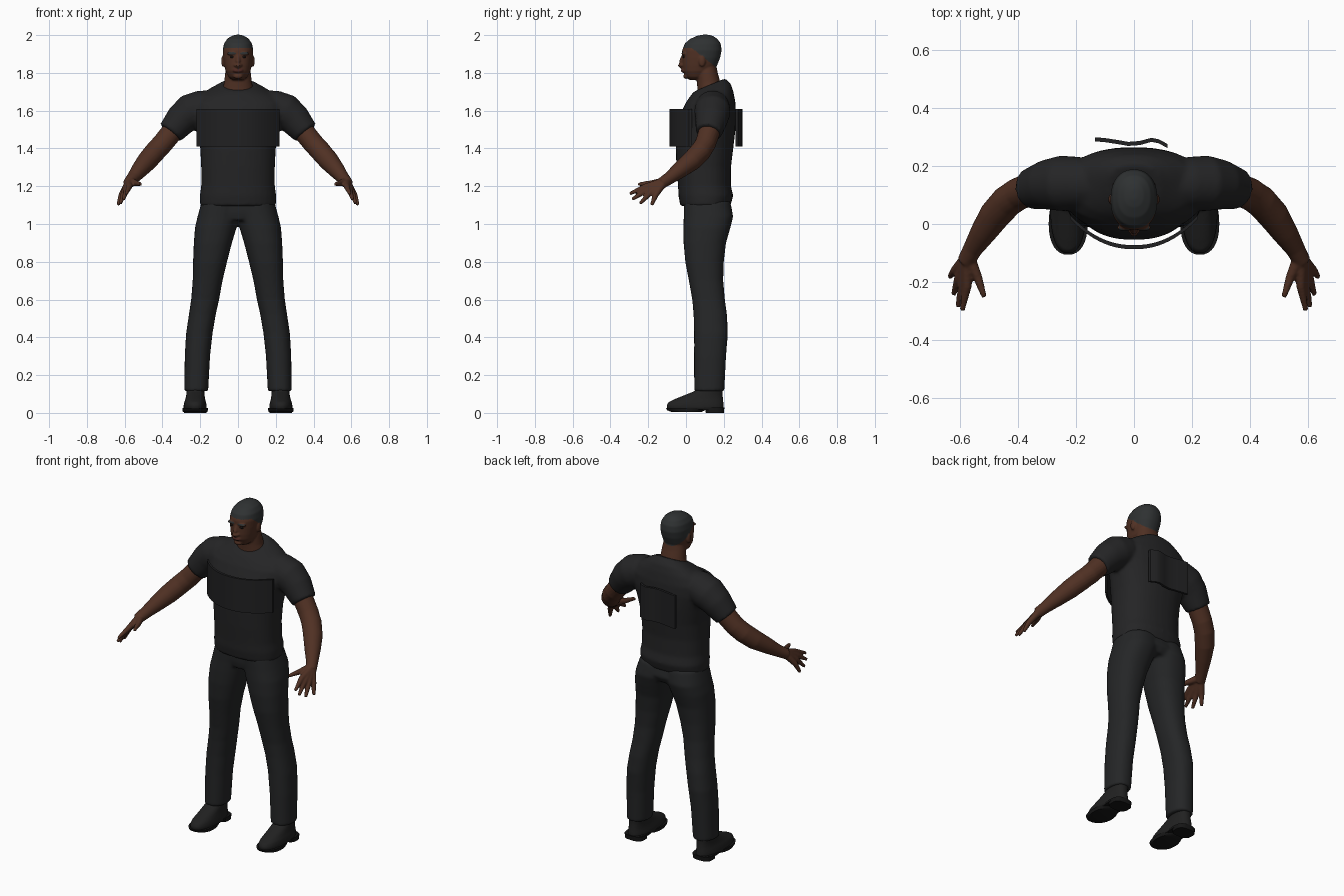
import bpy, bmesh, math
from mathutils import Vector


def material(name, rgb):
    m = bpy.data.materials.new(name)
    m.diffuse_color = (*rgb, 1)
    return m


SKIN = material("skin", (0.080, 0.030, 0.017))
HAIR = material("hair", (0.028, 0.031, 0.032))
SHIRT = material("shirt_cloth", (0.018, 0.018, 0.019))
PANTS = material("trouser_cloth", (0.018, 0.019, 0.020))
PLATE = material("plate_cloth", (0.015, 0.015, 0.016))
SHOE = material("shoe_leather", (0.015, 0.015, 0.015))
SOLE = material("sole_rubber", (0.008, 0.008, 0.008))
LIPS = material("lips", (0.075, 0.022, 0.016))
DARK = material("eye_dark", (0.012, 0.008, 0.007))


def skin_rings(bm, rings):
    """Bridge rings of points into a closed solid."""
    loops = [[bm.verts.new(p) for p in ring] for ring in rings]
    faces = [bm.faces.new(loops[0]), bm.faces.new(loops[-1])]
    for a, b in zip(loops, loops[1:]):
        for i in range(len(a)):
            j = (i + 1) % len(a)
            faces.append(bm.faces.new((a[i], a[j], b[j], b[i])))
    bmesh.ops.recalc_face_normals(bm, faces=faces)


def loft(bm, rows, p=2.3, n=32, sx=1):
    """Stack level ovals; a row is z, x0, x1, y0, y1 and an optional tilt."""
    rings = []
    for z, x0, x1, y0, y1, *tilt in rows:
        t = tilt[0] if tilt else 0
        ring = []
        for i in range(n):
            a = math.tau * i / n
            c, s = math.cos(a), math.sin(a)
            dx = math.copysign(abs(c) ** (2 / p), c) * (x1 - x0) / 2
            dy = math.copysign(abs(s) ** (2 / p), s) * (y1 - y0) / 2
            ring.append((sx * ((x0 + x1) / 2 + dx), (y0 + y1) / 2 + dy, z + t * dy))
        rings.append(ring)
    skin_rings(bm, rings)


def tube(bm, pts, n=16, sx=1):
    """Round limb through (x, y, z, radius) points."""
    P = [Vector((sx * q[0], q[1], q[2])) for q in pts]
    rings = []
    for i, c in enumerate(P):
        d = (P[min(i + 1, len(P) - 1)] - P[max(i - 1, 0)]).normalized()
        u = d.cross(Vector((0.1, 0.3, 1))).normalized()
        v = d.cross(u)
        rings.append([c + (u * math.cos(math.tau * k / n) + v * math.sin(math.tau * k / n)) * pts[i][3]
                      for k in range(n)])
    skin_rings(bm, rings)


def ball(bm, c, r):
    new = bmesh.ops.create_uvsphere(bm, u_segments=16, v_segments=10, radius=1)["verts"]
    for v in new:
        v.co = Vector([v.co[k] * r[k] + c[k] for k in range(3)])


def finish(name, bm, mats, voxel=None, smooth=3):
    """Make the object; with a voxel size, melt its parts into one surface."""
    me = bpy.data.meshes.new(name)
    bm.to_mesh(me)
    bm.free()
    for m in mats:
        me.materials.append(m)
    ob = bpy.data.objects.new(name, me)
    bpy.context.collection.objects.link(ob)
    if voxel:
        r = ob.modifiers.new("melt", 'REMESH')
        r.mode, r.voxel_size = 'VOXEL', voxel
        s = ob.modifiers.new("relax", 'SMOOTH')
        s.factor, s.iterations = 0.5, smooth
        dg = bpy.context.evaluated_depsgraph_get()
        ob.data = bpy.data.meshes.new_from_object(ob.evaluated_get(dg))
        ob.modifiers.clear()
        ob.data.materials.clear()
        for m in mats:
            ob.data.materials.append(m)
        ob.data.shade_smooth()
    else:
        bpy.ops.object.select_all(action='DESELECT')
        bpy.context.view_layer.objects.active = ob
        ob.select_set(True)
        bpy.ops.object.shade_smooth_by_angle(angle=math.radians(45))
    return ob


# Shirt: torso and both sleeves
bm = bmesh.new()
torso = [(1.095, .200, -.03, .235), (1.15, .202, -.04, .25), (1.20, .195, -.042, .238),
         (1.30, .195, -.05, .238), (1.40, .200, -.055, .25), (1.50, .220, -.045, .262),
         (1.58, .245, -.03, .265), (1.64, .245, -.003, .262), (1.685, .20, .02, .252, .1),
         (1.715, .145, .032, .238, .25), (1.737, .092, .045, .208, .42)]
loft(bm, [(z, -w, w, *rest) for z, w, *rest in torso])
for s in (1, -1):
    tube(bm, [(.13, .14, 1.63, .08), (.19, .14, 1.617, .092), (.25, .14, 1.595, .096),
              (.30, .135, 1.553, .086), (.358, .12, 1.483, .070)], 24, s)
finish("shirt", bm, [SHIRT], .010, 4)

# Trousers: two legs and the seat
bm = bmesh.new()
legs = [(.115, .158, .284, .043, .203), (.30, .148, .282, .043, .212), (.42, .135, .275, .043, .222),
        (.52, .118, .260, .040, .217), (.60, .100, .248, .033, .206), (.70, .082, .240, .015, .197),
        (.80, .058, .238, -.004, .200), (.90, .032, .234, -.013, .212), (.98, .008, .228, -.014, .235),
        (1.04, -.01, .214, -.012, .25), (1.12, -.03, .192, -.012, .235)]
for s in (1, -1):
    loft(bm, legs, sx=s)
loft(bm, [(1.02, -.12, .12, .0, .225), (1.06, -.18, .18, -.008, .245), (1.12, -.185, .185, -.01, .23)])
finish("trousers", bm, [PANTS], .010, 3)

# Arms with hands
for s, side in ((1, "left"), (-1, "right")):
    bm = bmesh.new()
    tube(bm, [(.29, .135, 1.555, .056), (.35, .123, 1.487, .057), (.40, .103, 1.425, .056),
              (.437, .078, 1.385, .056), (.48, .03, 1.335, .054), (.52, -.03, 1.288, .045),
              (.555, -.085, 1.245, .034), (.58, -.13, 1.215, .030)], 20, s)
    for knuckle, tip in (((.575, -.215, 1.198), (.592, -.298, 1.160)),
                         ((.590, -.207, 1.180), (.607, -.285, 1.130)),
                         ((.605, -.190, 1.165), (.622, -.243, 1.108)),
                         ((.617, -.160, 1.155), (.635, -.182, 1.100))):
        mid = [(a + b) / 2 for a, b in zip(knuckle, tip)]
        tube(bm, [(.575, -.115, 1.225, .022), (*knuckle, .016), (*mid, .0125), (*tip, .009)], 12, s)
    tube(bm, [(.567, -.12, 1.225, .022), (.538, -.185, 1.215, .016), (.525, -.225, 1.213, .012),
              (.516, -.252, 1.210, .009)], 12, s)
    finish(side + "_arm", bm, [SKIN], .0055, 3)

# Head with neck, nose, brow, lips and ears
bm = bmesh.new()
skull = [(1.762, .028, .020, .08), (1.778, .050, .000, .11), (1.81, .066, -.016, .14),
         (1.84, .073, -.020, .165), (1.88, .079, -.020, .181), (1.92, .081, -.020, .189),
         (1.955, .074, -.007, .184), (1.98, .057, .022, .167), (1.996, .033, .058, .142),
         (2.002, .012, .085, .12)]
loft(bm, [(z, -w, w, a, b) for z, w, a, b in skull], 2.25)
loft(bm, [(1.66, -.085, .085, .06, .20), (1.72, -.08, .08, .06, .192), (1.75, -.073, .073, .058, .182),
          (1.80, -.068, .068, .055, .168), (1.84, -.06, .06, .06, .16)], 2.1)
tube(bm, [(0, -.014, 1.892, .009), (0, -.026, 1.858, .012), (0, -.032, 1.842, .014), (0, -.02, 1.830, .010)])
ball(bm, (0, -.014, 1.812), (.028, .014, .011))
ball(bm, (0, -.001, 1.782), (.026, .014, .014))
for s in (1, -1):
    ball(bm, (s * .013, -.021, 1.840), (.010, .011, .008))
    ball(bm, (s * .032, -.012, 1.902), (.028, .013, .009))
    ball(bm, (s * .079, .085, 1.862), (.010, .018, .030))
head = finish("head", bm, [SKIN, HAIR, LIPS], .005, 3)
for f in head.data.polygons:
    x, y, z = f.center
    brow = y < .02 and abs(z - 1.905) < .005 and .012 < abs(x) < .052
    ear = abs(x) > .081 and z < 1.89
    if brow or (z > 1.932 - .8 * max(0, y - .03) and not ear):
        f.material_index = 1
    elif y < 0 and abs(x) < .026 and abs(z - 1.812) < .009:
        f.material_index = 2

# Eyes
bm = bmesh.new()
for s in (1, -1):
    ball(bm, (s * .031, -.0125, 1.884), (.013, .006, .0055))
finish("eyes", bm, [DARK])


def plate(name, pts, z0, z1, t):
    """Upright curved panel following (x, y) points."""
    bm = bmesh.new()
    rings = [[(x, y, z0), (x, y + t, z0), (x, y + t, z1), (x, y, z1)] for x, y in pts]
    skin_rings(bm, rings)
    finish(name, bm, [PLATE])


# Chest and back panels
plate("chest_panel", [(x / 50, -.087 + .1 * abs(x / 10.8) ** 2.2) for x in range(-11, 12)], 1.41, 1.61, .014)
plate("back_panel", [(-.135, .285), (-.10, .282), (-.06, .276), (-.02, .269), (.02, .272), (.06, .283),
                     (.085, .278), (.115, .262)], 1.41, 1.61, .014)

# Shoes and soles
for s, side in ((1, "left"), (-1, "right")):
    bm = bmesh.new()
    loft(bm, [(.018, .166, .288, -.098, .200), (.040, .166, .288, -.103, .200), (.058, .170, .284, -.092, .198),
              (.075, .174, .278, -.055, .196), (.095, .177, .274, -.005, .194), (.115, .178, .272, .045, .194),
              (.16, .18, .270, .065, .194)], 2.3, sx=s)
    finish(side + "_shoe", bm, [SHOE], .006, 3)
    bm = bmesh.new()
    loft(bm, [(.006, .162, .292, -.080, .085), (.014, .160, .294, -.100, .10), (.026, .160, .294, -.106, .11)], sx=s)
    loft(bm, [(.016, .166, .288, .06, .198), (.028, .166, .288, .05, .203)], 2.8, sx=s)
    loft(bm, [(.0, .168, .286, .105, .200), (.026, .166, .288, .10, .203)], 2.8, sx=s)
    finish(side + "_sole", bm, [SOLE])
